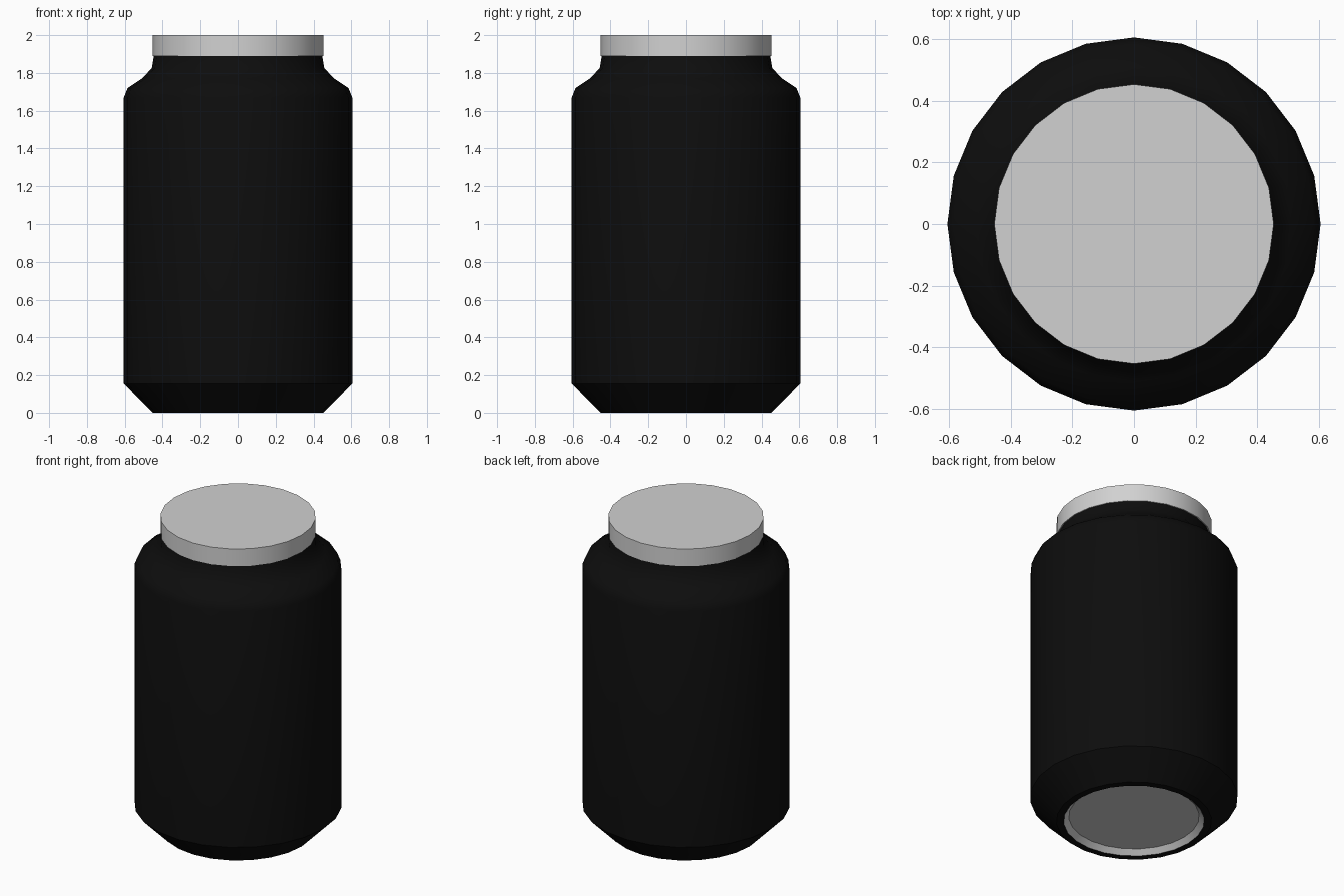
import bpy, bmesh, math

cube = bpy.data.objects.get("Cube")
if cube:
    bpy.data.objects.remove(cube, do_unlink=True)

SIDES = 24


def material(name, rgb, metallic=0.0):
    mat = bpy.data.materials.new(name)
    mat.use_nodes = True
    mat.diffuse_color = (*rgb, 1)
    bsdf = mat.node_tree.nodes["Principled BSDF"]
    bsdf.inputs["Base Color"].default_value = (*rgb, 1)
    return mat


def lathe(name, profile, mat):
    """Revolve (radius, z) points around z; a zero radius closes the end."""
    bm = bmesh.new()
    pts = [bm.verts.new((r, 0, z)) for r, z in profile]
    edges = [bm.edges.new(pair) for pair in zip(pts, pts[1:])]
    bmesh.ops.spin(bm, geom=pts + edges, cent=(0, 0, 0), axis=(0, 0, 1),
                   angle=math.tau, steps=SIDES, use_merge=True)
    bmesh.ops.remove_doubles(bm, verts=bm.verts, dist=1e-4)
    bmesh.ops.recalc_face_normals(bm, faces=bm.faces)
    mesh = bpy.data.meshes.new(name)
    bm.to_mesh(mesh)
    bm.free()
    mesh.materials.append(mat)
    obj = bpy.data.objects.new(name, mesh)
    bpy.context.collection.objects.link(obj)
    bpy.ops.object.select_all(action="DESELECT")
    obj.select_set(True)
    bpy.context.view_layer.objects.active = obj
    bpy.ops.object.shade_smooth_by_angle(angle=math.radians(40))
    return obj


black = material("black paint", (0.004, 0.004, 0.004))
metal = material("light grey metal", (0.64, 0.64, 0.64))

# Painted can wall: foot ring, bevelled base, straight side, shoulder and neck
can_body = lathe("can_body", [
    (0, 0.05), (0.40, 0.05), (0.41, 0), (0.452, 0), (0.605, 0.155),
    (0.605, 1.67), (0.585, 1.72), (0.51, 1.77), (0.457, 1.825),
    (0.445, 1.90), (0, 1.90)], black)

# Bare metal lid
lid = lathe("lid", [(0, 1.89), (0.453, 1.89), (0.453, 2.0), (0, 2.0)], metal)

# Bare metal recess under the can: sloping wall and raised floor
base_recess = lathe("base_recess", [
    (0, 0.04), (0.405, 0.04), (0.41, 0), (0.38, 0.03), (0, 0.03)], metal)
